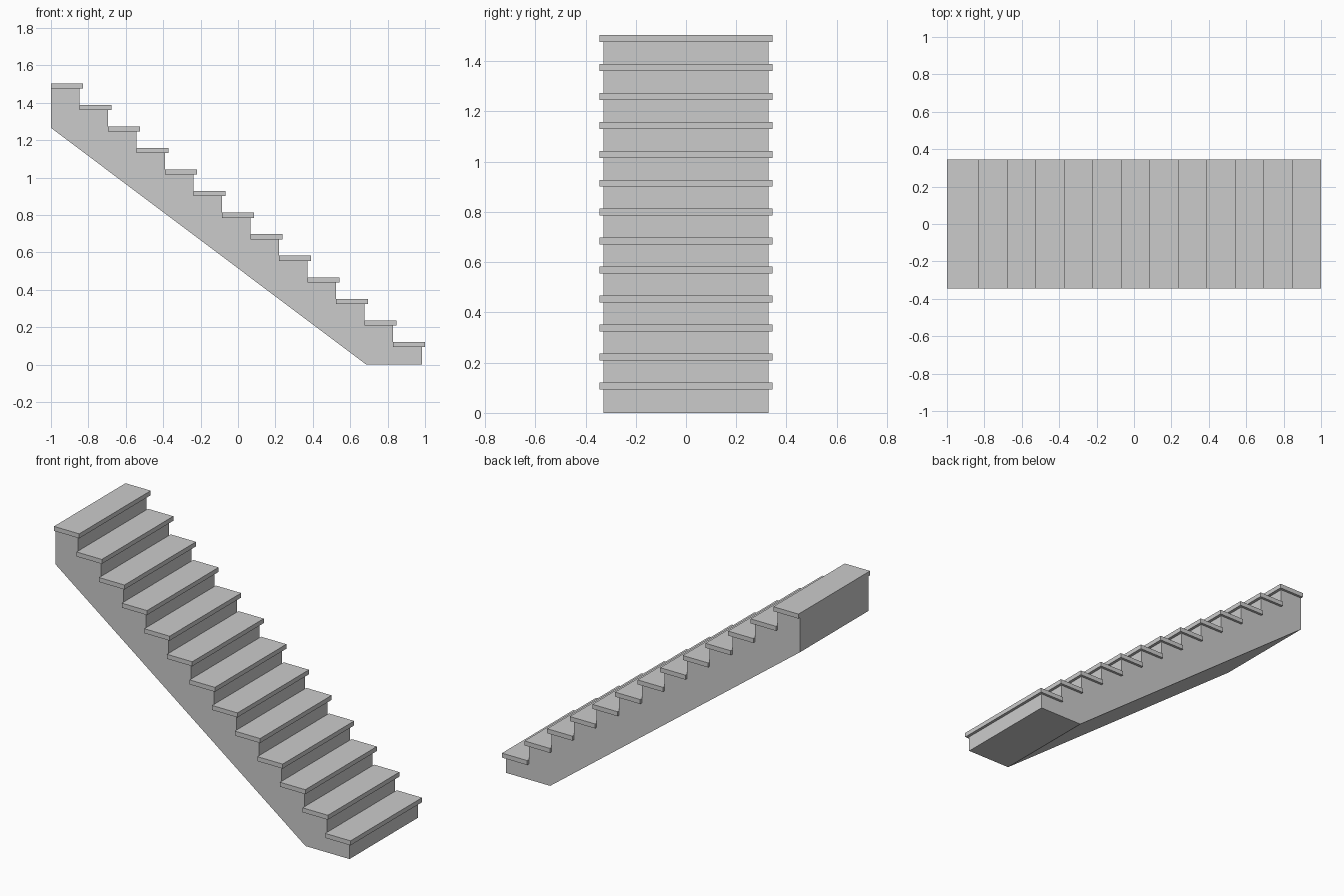
import bpy, bmesh

if "Cube" in bpy.data.objects:
    bpy.data.objects.remove(bpy.data.objects["Cube"])

STEPS = 13
RUN, RISE = 0.1525, 0.1152      # spacing of the steps
NOSE, THICK = 0.0175, 0.0275    # tread overhang and thickness
TOP = 1.504
BODY_HALF, TREAD_HALF = 0.329, 0.3445


def extrude_profile(name, points, half):
    """Solid made from an x/z outline, spanning y = -half to +half."""
    bm = bmesh.new()
    face = bm.faces.new([bm.verts.new((x, -half, z)) for x, z in points])
    ext = bmesh.ops.extrude_face_region(bm, geom=[face])
    verts = [v for v in ext["geom"] if isinstance(v, bmesh.types.BMVert)]
    bmesh.ops.translate(bm, verts=verts, vec=(0, 2 * half, 0))
    bmesh.ops.recalc_face_normals(bm, faces=bm.faces)
    mesh = bpy.data.meshes.new(name)
    bm.to_mesh(mesh)
    bm.free()
    obj = bpy.data.objects.new(name, mesh)
    bpy.context.collection.objects.link(obj)
    return obj


# Stair body: sloping underside and a sawtooth top
outline = [(0.686, 0), (-1, 1.266)]
for i in range(STEPS):
    x, z = -1 + i * RUN, TOP - THICK - i * RISE
    outline += [(x, z), (x + RUN, z)]
outline.append((-1 + STEPS * RUN, 0))
extrude_profile("stair_body", outline, BODY_HALF)

# Treads: one overhanging slab per step
for i in range(STEPS):
    x0, z1 = -1 + i * RUN, TOP - i * RISE
    x1, z0 = x0 + RUN + NOSE, z1 - THICK
    extrude_profile(f"tread_{i + 1}", [(x0, z0), (x1, z0), (x1, z1), (x0, z1)], TREAD_HALF)
